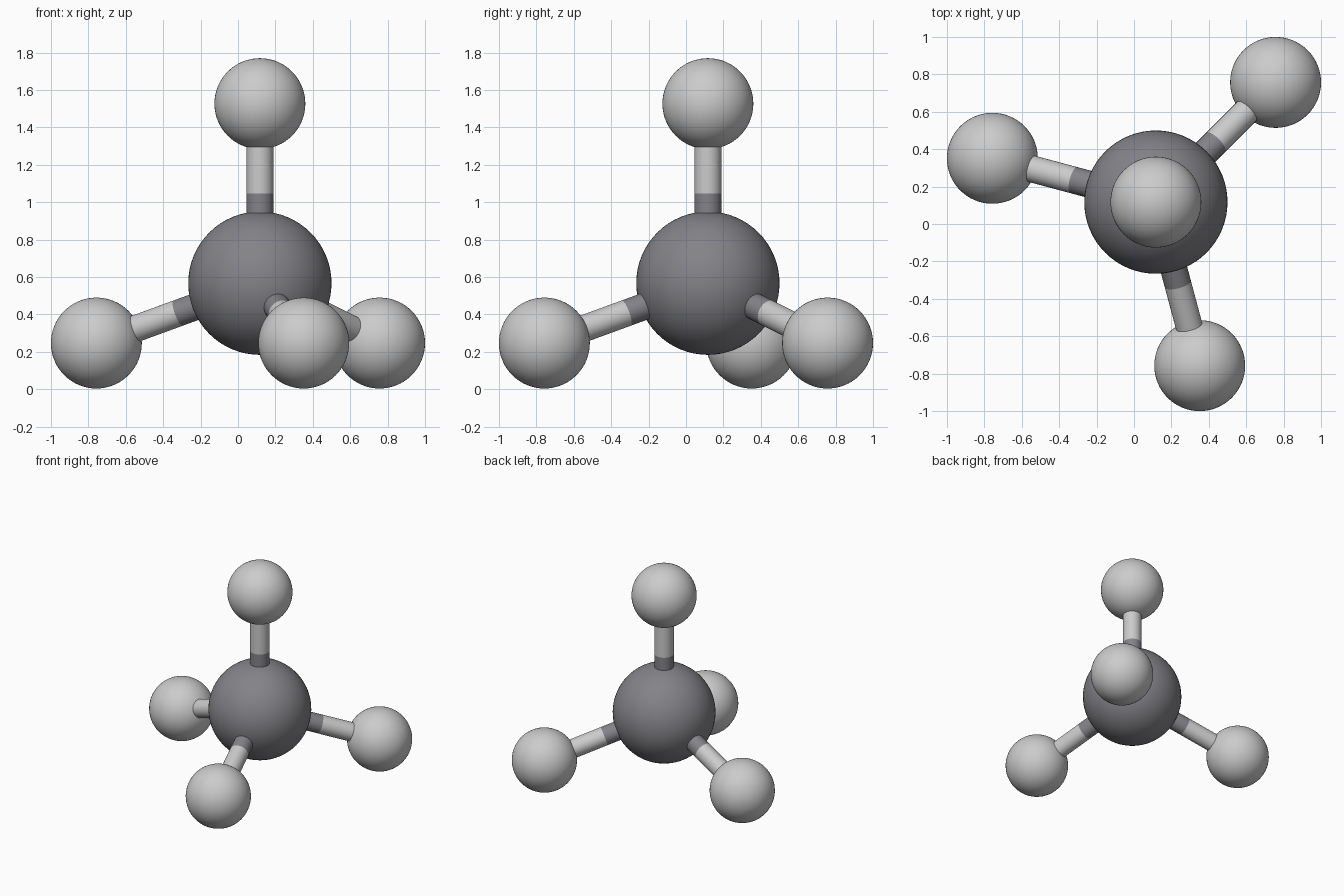
import bpy
from math import cos, sin, radians, pi
from mathutils import Vector

if "Cube" in bpy.data.objects:
    bpy.data.objects.remove(bpy.data.objects["Cube"])

CENTRE = Vector((0.117, 0.117, 0.567))
BOND = 0.96          # centre-to-centre distance
R_CORE, R_OUTER, R_BOND = 0.383, 0.243, 0.072

dark = bpy.data.materials.new("dark_grey")
dark.diffuse_color = (0.23, 0.225, 0.245, 1)
dark.use_nodes = True
dark.node_tree.nodes["Principled BSDF"].inputs["Base Color"].default_value = dark.diffuse_color


def finish(name, mat):
    ob = bpy.context.object
    ob.name = name
    bpy.ops.object.shade_smooth_by_angle(angle=radians(40))
    if mat:
        ob.data.materials.append(mat)


def ball(name, pos, r, mat=None):
    bpy.ops.mesh.primitive_uv_sphere_add(segments=64, ring_count=32, radius=r, location=pos)
    finish(name, mat)


def rod(name, a, b, mat=None):
    d = b - a
    bpy.ops.mesh.primitive_cylinder_add(
        vertices=32, radius=R_BOND, depth=d.length, location=(a + b) / 2,
        rotation=d.to_track_quat('Z', 'Y').to_euler())
    finish(name, mat)


# Central atom
ball("central_atom", CENTRE, R_CORE, dark)

# Tetrahedral directions: one up, three spread below
directions = [Vector((0, 0, 1))]
flat = (8 ** 0.5) / 3
for deg in (45, 165, 285):
    a = radians(deg)
    directions.append(Vector((flat * cos(a), flat * sin(a), -1 / 3)))

# Outer atoms, each with a two-tone bond split at the midpoint
for i, d in enumerate(directions, 1):
    end = CENTRE + d * BOND
    mid = CENTRE + d * BOND / 2
    ball(f"outer_atom_{i}", end, R_OUTER)
    rod(f"bond_inner_{i}", CENTRE, mid, dark)
    rod(f"bond_outer_{i}", mid, end)
